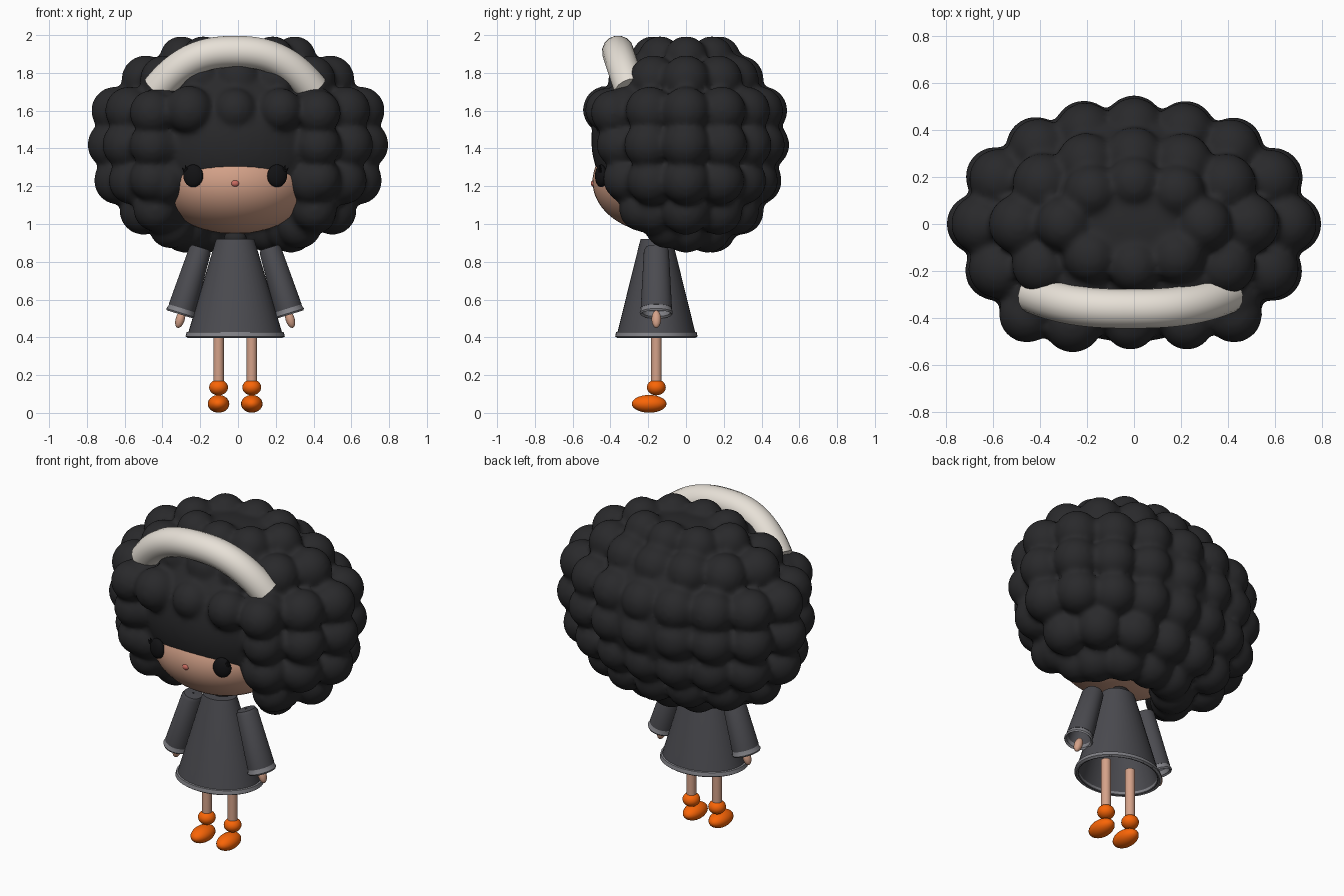
import bpy, math
from mathutils import Vector

if "Cube" in bpy.data.objects:
    bpy.data.objects.remove(bpy.data.objects["Cube"])

CX, CY = -0.015, -0.157   # body axis


def mat(name, rgb):
    m = bpy.data.materials.new(name)
    m.diffuse_color = (*rgb, 1)
    m.use_nodes = True
    m.node_tree.nodes["Principled BSDF"].inputs["Base Color"].default_value = m.diffuse_color
    return m


HAIR = mat("hair_black", (0.022, 0.022, 0.024))
SKIN = mat("skin", (0.66, 0.36, 0.25))
CLOTH = mat("dress_grey", (0.07, 0.07, 0.08))
TRIM = mat("trim_grey", (0.22, 0.22, 0.24))
BAND = mat("band_cream", (0.8, 0.75, 0.68))
ORANGE = mat("shoe_orange", (0.95, 0.13, 0.002))
EYE = mat("eye_black", (0.006, 0.006, 0.007))
NOSE = mat("nose_red", (0.6, 0.15, 0.12))


def finish(name, m):
    o = bpy.context.object
    o.name = name
    o.data.materials.append(m)
    bpy.ops.object.shade_smooth_by_angle()
    return o


def ball(name, loc, scale, m, rot=(0, 0, 0), seg=24, rings=14):
    bpy.ops.mesh.primitive_uv_sphere_add(segments=seg, ring_count=rings, radius=1,
                                         location=loc, rotation=rot)
    bpy.context.object.scale = scale
    return finish(name, m)


def shell(name, profile, loc, m, rot=(0, 0, 0), sy=1.0, n=40):
    """Lathe an open (radius, z) profile."""
    verts = [(r * math.cos(2 * math.pi * i / n), sy * r * math.sin(2 * math.pi * i / n), z)
             for r, z in profile for i in range(n)]
    faces = [(k * n + i, k * n + (i + 1) % n, (k + 1) * n + (i + 1) % n, (k + 1) * n + i)
             for k in range(len(profile) - 1) for i in range(n)]
    me = bpy.data.meshes.new(name)
    me.from_pydata(verts, [], faces)
    o = bpy.data.objects.new(name, me)
    bpy.context.collection.objects.link(o)
    o.location, o.rotation_euler = loc, rot
    bpy.ops.object.select_all(action='DESELECT')
    o.select_set(True)
    bpy.context.view_layer.objects.active = o
    return finish(name, m)


def ring_points(a, b, count):
    """Points spaced evenly along an ellipse, starting at the back."""
    N = 720
    pts = [Vector((a * math.sin(2 * math.pi * i / N), b * math.cos(2 * math.pi * i / N)))
           for i in range(N + 1)]
    cum = [0.0]
    for p, q in zip(pts, pts[1:]):
        cum.append(cum[-1] + (q - p).length)
    out, j = [], 0
    for k in range(count):
        while cum[j] < cum[-1] * k / count - 1e-6:
            j += 1
        out.append(pts[j])
    return out


# Head and inner hair mass (its overlap forms the hairline)
ball("head", (CX, -0.12, 1.225), (0.415, 0.375, 0.277), SKIN, seg=48, rings=32)
hair = [ball("hair_core", (CX, 0, 1.445), (0.56, 0.502, 0.48), HAIR, seg=48, rings=32),
        ball("hair_crown", (0, 0, 1.86), (0.34, 0.22, 0.09), HAIR)]

# Hair curls: rings of (z, x radius, y radius, count, half width of the face opening)
for z, a, b, count, gap in ((1.88, 0.30, 0.175, 8, 0), (1.765, 0.49, 0.285, 12, 0),
                            (1.60, 0.65, 0.41, 16, 0.3), (1.42, 0.67, 0.42, 16, 0.36),
                            (1.23, 0.635, 0.38, 16, 0.38), (1.07, 0.50, 0.285, 12, 0.36),
                            (0.975, 0.28, 0.14, 8, 0.25)):
    for p in ring_points(a, b, count):
        if p.y < -0.02 and abs(p.x) < gap:
            continue
        r = 0.128 if z < 1.85 else 0.115
        hair.append(ball("hair_curl", (p.x, p.y, z), (r, r, r), HAIR))
# Curls framing the face
for s in (-1, 1):
    for x, y, z in ((0.44, -0.385, 1.59), (0.44, -0.355, 1.42), (0.44, -0.32, 1.24),
                    (0.42, -0.235, 1.08), (0.34, -0.10, 0.99)):
        hair.append(ball("face_side_curl", (CX + s * x, y, z), (0.12, 0.12, 0.12), HAIR))
# Fringe
for x, r in ((-0.26, 0.127), (CX, 0.115), (0.225, 0.115)):
    hair.append(ball("fringe_curl", (x, -0.42, 1.605), (r, r, r), HAIR))

# Fuse the curls into one soft hair mass
bpy.ops.object.select_all(action='DESELECT')
for o in hair:
    o.select_set(True)
bpy.context.view_layer.objects.active = hair[0]
bpy.ops.object.join()
afro = bpy.context.object
afro.name = "hair"
bpy.ops.object.transform_apply(location=True, rotation=True, scale=True)
afro.modifiers.clear()
rm = afro.modifiers.new("fuse", 'REMESH')
rm.mode, rm.voxel_size, rm.use_smooth_shade = 'VOXEL', 0.016, True
sm = afro.modifiers.new("soften", 'SMOOTH')
sm.factor, sm.iterations = 0.5, 8

# Headband: a thick tube arched over the fringe
cu = bpy.data.curves.new("headband", 'CURVE')
cu.dimensions = '3D'
cu.bevel_depth, cu.bevel_resolution, cu.use_fill_caps = 0.085, 6, True
sp = cu.splines.new('NURBS')
path = [(-0.41, -0.295, 1.715), (-0.27, -0.355, 1.89), (0, -0.365, 1.935),
        (0.27, -0.355, 1.89), (0.41, -0.295, 1.715)]
sp.points.add(len(path) - 1)
for pt, (x, y, z) in zip(sp.points, path):
    pt.co = (x + CX, y, z, 1)
sp.order_u, sp.use_endpoint_u, sp.resolution_u = 4, True, 12
cu.materials.append(BAND)
bpy.context.collection.objects.link(bpy.data.objects.new("headband", cu))

# Nose
ball("nose", (CX, -0.488, 1.215), (0.022, 0.016, 0.018), NOSE)

# Dress with rolled hem
shell("dress", [(0.02, 0.92), (0.10, 0.92), (0.107, 0.90), (0.25, 0.42), (0.255, 0.40),
                (0.24, 0.40), (0.235, 0.42), (0.09, 0.89)], (CX, CY, 0), CLOTH, sy=0.83)
shell("dress_hem", [(0.245, 0.43), (0.257, 0.427), (0.263, 0.405), (0.25, 0.397),
                    (0.236, 0.405), (0.234, 0.42)], (CX, CY, 0), TRIM, sy=0.83)
ball("collar", (CX, CY + 0.02, 0.925), (0.06, 0.05, 0.04), HAIR)

for s in (-1, 1):
    # Eyes and lashes
    ball("eye", (CX + s * 0.222, -0.45, 1.255), (0.054, 0.03, 0.06), EYE, rot=(0, 0, s * 0.25))
    for dx, dz, ang in ((0.052, 0.034, 0.7), (0.04, 0.046, 0.3)):
        bpy.ops.mesh.primitive_cone_add(vertices=8, radius1=0.01, radius2=0, depth=0.03,
                                        location=(CX + s * (0.222 + dx), -0.455, 1.255 + dz),
                                        rotation=(0, s * ang, 0))
        finish("eyelash", EYE)

    # Sleeve, cuff and hand, all along the tilted arm axis
    tilt = -s * 0.30
    base = Vector((CX + s * 0.29, CY, 0.525))
    shell("sleeve", [(0.005, 0.37), (0.05, 0.367), (0.059, 0.35), (0.074, 0.03),
                     (0.066, 0.03), (0.045, 0.33)], base, CLOTH, rot=(0, tilt, 0), sy=1.12)
    shell("cuff", [(0.07, 0.045), (0.074, 0.02), (0.079, 0.005), (0.074, -0.004),
                   (0.065, 0.005), (0.064, 0.03)], base, TRIM, rot=(0, tilt, 0), sy=1.12)
    axis = Vector((-math.sin(0.30) * s, 0, math.cos(0.30)))
    ball("hand", base - axis * 0.03 + Vector((-s * 0.008, 0, 0)), (0.024, 0.025, 0.048), SKIN,
         rot=(0, tilt, 0))

    # Leg, sock cuff and shoe
    x = CX + s * 0.088
    bpy.ops.mesh.primitive_cylinder_add(radius=0.028, depth=0.34, location=(x, CY, 0.30))
    finish("leg", SKIN)
    ball("sock", (x, CY, 0.135), (0.05, 0.05, 0.042), ORANGE)
    ball("shoe", (x, -0.195, 0.048), (0.057, 0.092, 0.047), ORANGE)
